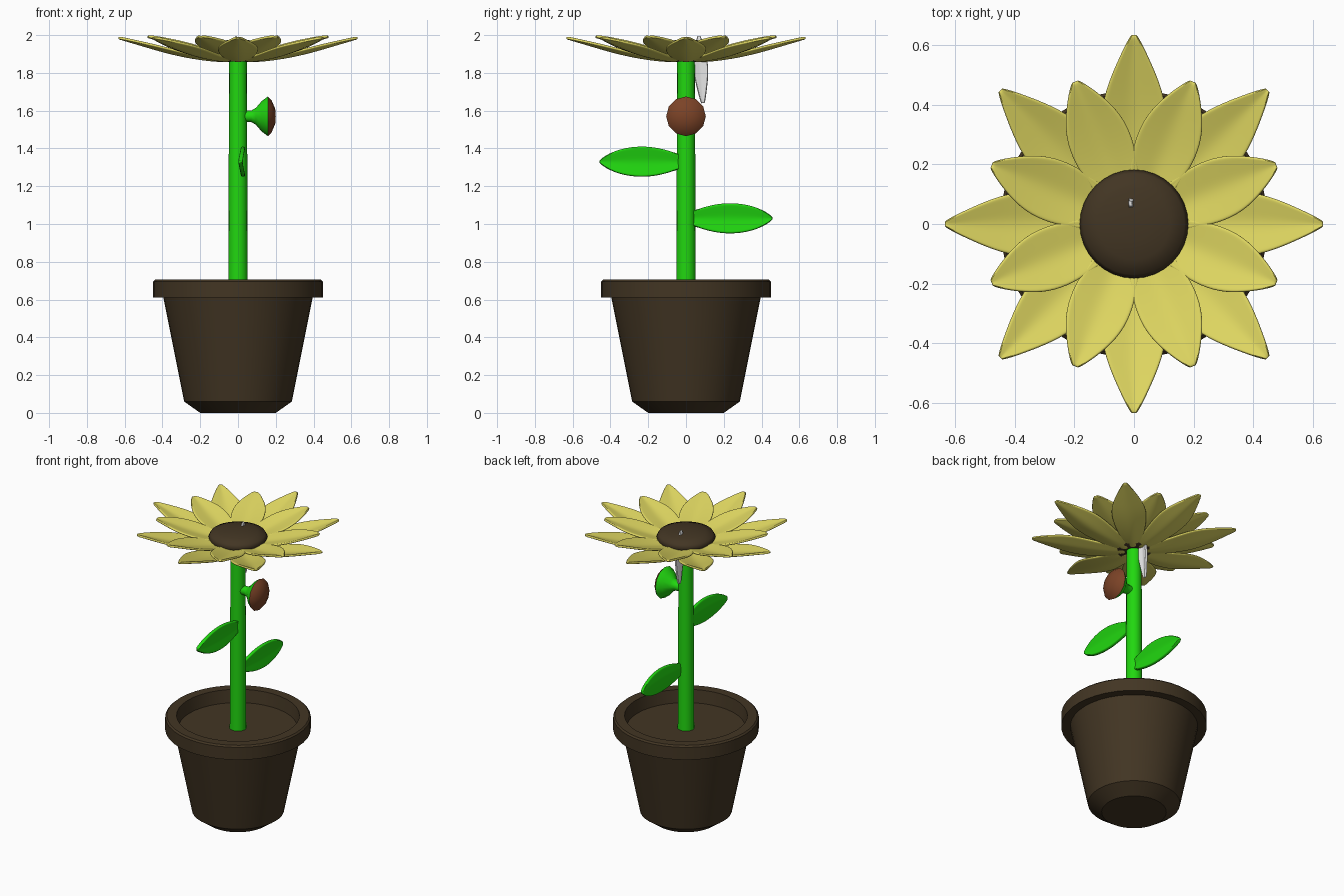
import bpy, bmesh, math
from mathutils import Matrix, Vector

cube = bpy.data.objects.get("Cube")
if cube:
    bpy.data.objects.remove(cube, do_unlink=True)


def material(name, rgb):
    m = bpy.data.materials.new(name)
    m.use_nodes = True
    m.diffuse_color = (*rgb, 1)
    m.node_tree.nodes["Principled BSDF"].inputs["Base Color"].default_value = (*rgb, 1)
    return m


POT = material("dark brown", (0.055, 0.036, 0.017))
GREEN = material("bright green", (0.015, 0.68, 0.005))
YELLOW = material("petal yellow", (0.74, 0.68, 0.12))
BUD = material("red brown", (0.2, 0.056, 0.02))
PALE = material("pale grey", (0.8, 0.8, 0.8))


def add_object(name, bm, mat, angle):
    bmesh.ops.recalc_face_normals(bm, faces=bm.faces)
    mesh = bpy.data.meshes.new(name)
    bm.to_mesh(mesh)
    bm.free()
    mesh.materials.append(mat)
    ob = bpy.data.objects.new(name, mesh)
    bpy.context.collection.objects.link(ob)
    bpy.ops.object.select_all(action="DESELECT")
    ob.select_set(True)
    bpy.context.view_layer.objects.active = ob
    bpy.ops.object.shade_smooth_by_angle(angle=math.radians(angle))
    return ob


def lathe(name, profile, mat, sides, matrix=Matrix(), angle=35):
    """Turn a (radius, height) profile around z."""
    bm = bmesh.new()
    verts = [bm.verts.new((r, 0, z)) for r, z in profile]
    edges = [bm.edges.new(pair) for pair in zip(verts, verts[1:])]
    bmesh.ops.spin(bm, geom=verts + edges, axis=(0, 0, 1), cent=(0, 0, 0),
                   angle=math.tau, steps=sides, use_merge=True)
    bmesh.ops.remove_doubles(bm, verts=bm.verts, dist=1e-4)
    bm.transform(matrix)
    return add_object(name, bm, mat, angle)


def blade(name, stations, mat, matrix, cup, thickness):
    """Folded leaf shape from (distance, half width, height) stations."""
    bm = bmesh.new()
    across = (-1, -0.85, -0.45, 0, 0.45, 0.85, 1)
    rows = [[bm.verts.new((d, w * s, h + cup * abs(s) * w)) for s in across]
            for d, w, h in stations]
    for a, b in zip(rows, rows[1:]):
        for i in range(len(across) - 1):
            bm.faces.new((a[i], b[i], b[i + 1], a[i + 1]))
    bm.transform(matrix)
    ob = add_object(name, bm, mat, 180)
    shell = ob.modifiers.new("thickness", "SOLIDIFY")
    shell.thickness = thickness
    shell.offset = 0
    ob.modifiers.new("smooth", "SUBSURF").levels = 2
    ob.modifiers["smooth"].render_levels = 2
    return ob


def frame(origin, along, side):
    """Matrix whose x runs along the blade and y across it."""
    x, y = Vector(along), Vector(side)
    m = Matrix((x, y, x.cross(y))).transposed().to_4x4()
    return Matrix.Translation(origin) @ m


# Pot with thick rim, and the soil level inside it
lathe("pot", [(0, 0), (0.2, 0), (0.285, 0.06), (0.395, 0.61), (0.45, 0.61),
              (0.45, 0.695), (0.44, 0.705), (0.38, 0.705), (0.365, 0.6)], POT, 40)
lathe("soil", [(0, 0.62), (0.37, 0.62)], POT, 40)

# Stem
lathe("stem", [(0, 0.6), (0.052, 0.6), (0.047, 1.87), (0, 1.87)], GREEN, 16, angle=50)

# Flower head
lathe("flower_centre", [(0, 1.86), (0.1, 1.86), (0.17, 1.9), (0.182, 1.925), (0.17, 1.948),
                        (0.12, 1.965), (0.06, 1.973), (0, 1.975)], POT, 32, angle=60)

outer = [(0.05, 0.045, 1.86), (0.15, 0.07, 1.865), (0.27, 0.1, 1.882), (0.38, 0.112, 1.907),
         (0.47, 0.088, 1.934), (0.56, 0.048, 1.962), (0.61, 0.023, 1.978), (0.635, 0.007, 1.985)]
inner = [(0.05, 0.05, 1.885), (0.13, 0.075, 1.893), (0.22, 0.1, 1.908), (0.31, 0.108, 1.93),
         (0.39, 0.09, 1.953), (0.46, 0.052, 1.975), (0.5, 0.025, 1.987), (0.517, 0.009, 1.991)]
for i in range(8):
    turn = i * math.tau / 8
    blade("outer_petal", outer, YELLOW, Matrix.Rotation(turn, 4, "Z"), 0.22, 0.014)
    blade("inner_petal", inner, YELLOW, Matrix.Rotation(turn + math.pi / 8, 4, "Z"), 0.2, 0.014)

# Stem leaves, standing on edge
leaf = [(0.02, 0.035, 0), (0.06, 0.047, 0), (0.14, 0.073, 0), (0.24, 0.084, 0),
        (0.34, 0.07, 0), (0.41, 0.042, 0), (0.445, 0.018, 0), (0.458, 0.005, 0)]
blade("front_leaf", leaf, GREEN, frame((0.012, 0, 1.33), (0, -1, 0), (0, 0, -1)), 0.2, 0.022)
blade("back_leaf", leaf, GREEN, frame((0.012, 0, 1.03), (0, 1, 0), (0, 0, 1)), 0.2, 0.022)

# Pale sliver of leaf behind the stem, poking through the flower
sliver = [(0, 0.008, 0), (0.06, 0.022, 0), (0.13, 0.038, 0), (0.2, 0.04, 0),
          (0.28, 0.026, 0), (0.34, 0.014, 0), (0.36, 0.008, 0)]
tilt = Matrix.Rotation(0.06, 3, "X")
blade("pale_leaf", sliver, PALE,
      frame((-0.012, 0.068, 1.998), tilt @ Vector((0, 0, -1)), tilt @ Vector((0, 1, 0))),
      0.25, 0.016)

# Side bud facing the model's left
bud_frame = Matrix.Translation((0, 0, 1.57)) @ Matrix.Rotation(math.pi / 2, 4, "Y")
lathe("bud_cup", [(0, 0.02), (0.03, 0.02), (0.03, 0.07), (0.045, 0.095), (0.08, 0.125),
                  (0.105, 0.158), (0, 0.158)], GREEN, 12, bud_frame, 50)
lathe("bud_face", [(0.105, 0.158), (0.085, 0.178), (0.04, 0.197), (0, 0.2)],
      BUD, 12, bud_frame, 40)
